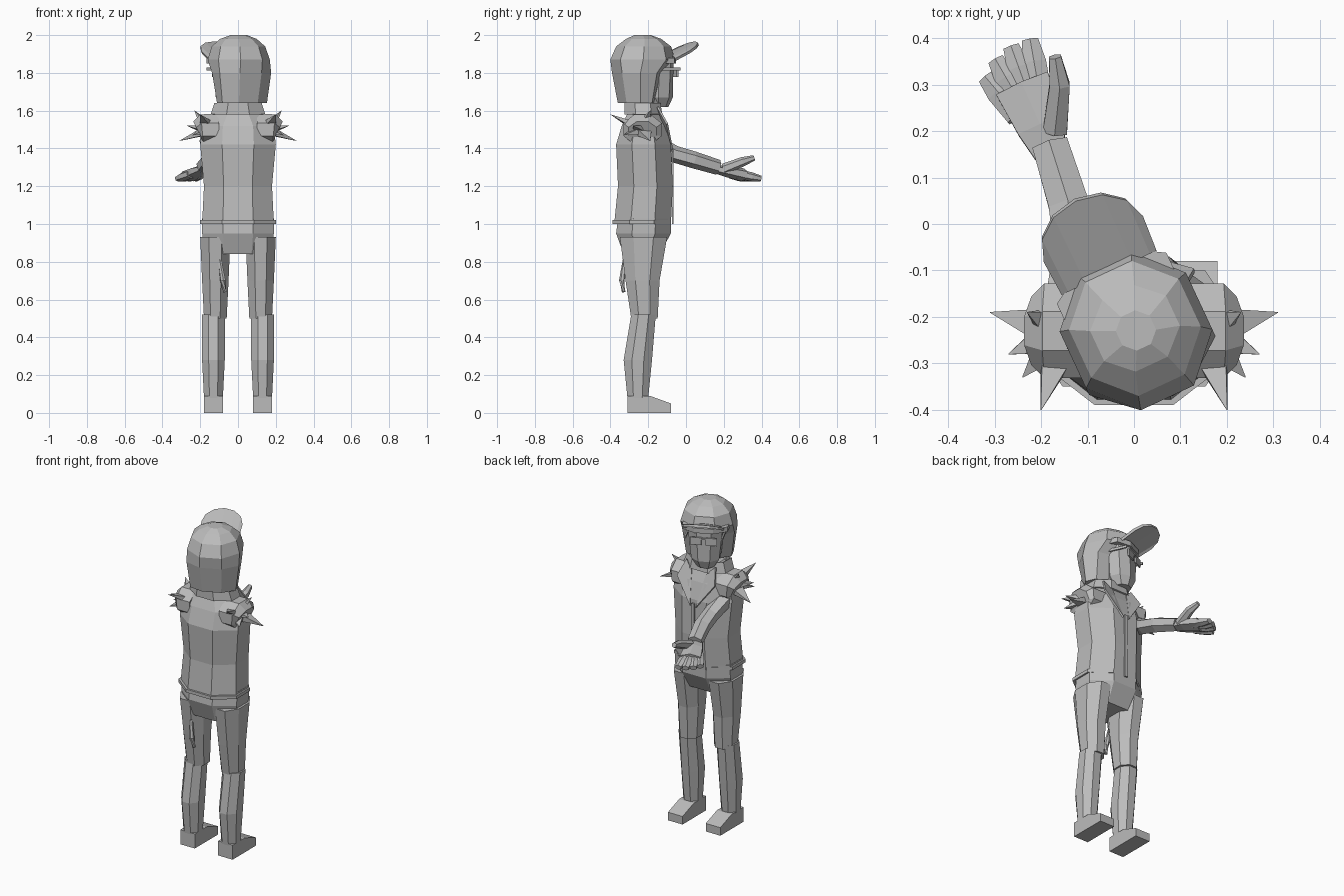
import bpy, bmesh, math
from mathutils import Vector, Matrix

cube = bpy.data.objects.get("Cube")
if cube:
    bpy.data.objects.remove(cube, do_unlink=True)

colour = (.5, .5, .5, 1)
grey = bpy.data.materials.new("plain_grey")
grey.use_nodes = True
grey.diffuse_color = colour
grey.node_tree.nodes["Principled BSDF"].inputs["Base Color"].default_value = colour

# The head is turned towards the outstretched arm
head_turn = Matrix.Translation((0, -.22, 0)) @ Matrix.Rotation(math.radians(25), 4, "Z")
body_space = Matrix.Identity(4)


def finish(name, bm, space=body_space, mirrored=False, thickness=0):
    """Turn a bmesh into a grey object, optionally thickened and mirrored."""
    bmesh.ops.recalc_face_normals(bm, faces=bm.faces[:])
    mesh = bpy.data.meshes.new(name)
    bm.to_mesh(mesh)
    bm.free()
    mesh.materials.append(grey)
    obj = bpy.data.objects.new(name, mesh)
    bpy.context.collection.objects.link(obj)
    obj.matrix_world = space
    if thickness:
        modifier = obj.modifiers.new("thickness", "SOLIDIFY")
        modifier.thickness = thickness
        modifier.offset = 0
    if mirrored:
        obj.modifiers.new("mirror", "MIRROR")


def skin(name, rings, closed=True, capped=True, **options):
    """Join rings of equally many points with quads."""
    bm = bmesh.new()
    loops = [[bm.verts.new(point) for point in ring] for ring in rings]
    for lower, upper in zip(loops, loops[1:]):
        for i in range(0 if closed else 1, len(lower)):
            bm.faces.new((lower[i - 1], lower[i], upper[i], upper[i - 1]))
    if capped:
        bm.faces.new(loops[0])
        bm.faces.new(loops[-1])
    finish(name, bm, **options)


def corner_cut_ring(x, half_width, back, front, z):
    """Rectangle with its four corners cut, as eight points."""
    middle, half_depth = (front + back) / 2, (front - back) / 2
    unit = [(math.copysign(min(1, abs(c) * 1.1), c), math.copysign(min(1, abs(s) * 1.1), s))
            for c, s in ((math.cos(a), math.sin(a))
                         for a in (math.tau * (k + .5) / 8 for k in range(8)))]
    return [(x + half_width * u, middle + half_depth * v, z) for u, v in unit]


def stack(name, levels, x=0, **options):
    """Upright form from levels of (height, half width, back, front)."""
    skin(name, [corner_cut_ring(x, width, back, front, z) for z, width, back, front in levels],
         **options)


def limb(name, path, radii, flatness=1, sides=6, **options):
    """Tapered tube along a path."""
    points = [Vector(point) for point in path]
    rings = []
    for i, (point, radius) in enumerate(zip(points, radii)):
        ahead = points[min(i + 1, len(points) - 1)]
        behind = points[max(i - 1, 0)]
        direction = (ahead - behind).normalized()
        across = direction.cross(Vector((0, 0, 1))).normalized()
        up = across.cross(direction) * flatness
        angles = [math.tau * (k + .5) / sides for k in range(sides)]
        rings.append([point + radius * (across * math.cos(a) + up * math.sin(a)) for a in angles])
    skin(name, rings, **options)


def box(name, centre, size, **options):
    bm = bmesh.new()
    bmesh.ops.create_cube(bm, size=1)
    bmesh.ops.scale(bm, vec=size, verts=bm.verts)
    bmesh.ops.translate(bm, vec=centre, verts=bm.verts)
    finish(name, bm, **options)


# Trousers
stack("trouser_hips", [(.84, .17, -.33, -.14), (.95, .19, -.37, -.08), (1.03, .19, -.36, -.08)])
stack("trouser_thighs", [(.5, .06, -.29, -.15), (.7, .07, -.32, -.14), (.93, .08, -.35, -.1)],
      x=.12, mirrored=True)
stack("trouser_shins", [(.08, .05, -.31, -.2), (.28, .06, -.33, -.18), (.52, .06, -.29, -.16)],
      x=.13, mirrored=True)

# Shoes, a side profile swept across the width
shoe_profile = [(-.31, 0), (-.08, 0), (-.08, .05), (-.19, .09), (-.31, .09)]
skin("shoes", [[(x, y, z) for y, z in shoe_profile] for x in (.08, .18)], mirrored=True)

# Sleeveless jacket, neck and collar
stack("jacket_body", [(1, .19, -.38, -.08), (1.2, .18, -.36, -.07), (1.42, .2, -.37, -.08),
                      (1.52, .19, -.34, -.11), (1.63, .09, -.29, -.16)])
stack("jacket_hem", [(z, .2, -.39, -.08) for z in (1, 1.02)])
stack("neck", [(z, .06, -.27, -.14) for z in (1.5, 1.7)])
stack("collar", [(1.58, .14, -.32, -.13), (1.64, .12, -.32, -.14)], capped=False, thickness=.01)
box("jacket_zip", (0, -.07, 1.2), (.02, .01, .4))

# Lapels, folded from collar to chest
lapel = bmesh.new()
lapel.faces.new([lapel.verts.new(point) for point in
                 ((.1, -.15, 1.62), (.13, -.1, 1.53), (.02, -.07, 1.38), (.05, -.13, 1.57))])
finish("lapels", lapel, mirrored=True, thickness=.01)

# Torn armholes: a shoulder cap with ragged cloth points
shoulder = Vector((.15, -.23, 1.5))
limb("shoulders", [(.1, -.23, 1.5), (.19, -.23, 1.5), (.21, -.23, 1.49)], (.11, .11, .08),
     flatness=.8, sides=8, mirrored=True)
cloth_tips = [(.31, -.19, 1.44), (.27, -.28, 1.52), (.2, -.4, 1.58), (.23, -.19, 1.6),
              (.24, -.33, 1.47)]
for tip in cloth_tips:
    limb("torn_cloth", [shoulder.lerp(Vector(tip), .3), tip], (.05, .001),
         flatness=.5, sides=4, mirrored=True)

# Outstretched arm
limb("right_arm", [(-.15, -.24, 1.46), (-.13, -.06, 1.37), (-.14, .04, 1.34), (-.18, .17, 1.3)],
     (.06, .05, .05, .045), flatness=.9)

# Hand, with the fingers fanned out from the wrist
wrist = Vector((-.18, .15, 1.29))
limb("right_palm", [wrist, (-.2, .21, 1.28), (-.24, .3, 1.26)], (.04, .06, .07), flatness=.5)
for i in range(4):
    angle = math.radians(40 - 10 * i)
    reach = .25 * math.cos(angle - math.radians(10))
    tip = wrist + Vector((-math.sin(angle) * reach, math.cos(angle) * reach, -.05))
    limb("right_finger", [wrist.lerp(tip, t) for t in (.5, .8, 1)], (.03, .03, .02), flatness=.8)
limb("right_thumb", [(-.17, .2, 1.29), (-.16, .3, 1.33), (-.17, .36, 1.35)], (.03, .025, .015))

# Face inside a hood, with the cap over it
stack("face", [(1.62, .05, .03, .13), (1.67, .08, 0, .15), (1.86, .1, 0, .15)], space=head_turn)
stack("hood", [(1.64, .13, -.13, .03), (1.8, .15, -.16, .07), (1.87, .15, -.17, .15),
               (1.94, .13, -.14, .13), (1.98, .09, -.09, .08), (2, .04, -.05, .03)],
      space=head_turn)
stack("cap_rim", [(z, .13, 0, .16) for z in (1.85, 1.88)], space=head_turn)

# Cap visor, an arched fan between the rim and a rounded edge
fan = [math.radians(a) for a in range(-90, 91, 30)]
inner_edge = [(.11 * math.sin(a), .13, 1.87 + .02 * math.cos(a)) for a in fan]
outer_edge = [(.115 * math.sin(a), .21 + .09 * math.cos(a), 1.91 + .05 * math.cos(a)) for a in fan]
skin("cap_visor", [inner_edge, outer_edge], closed=False, capped=False,
     space=head_turn, thickness=.015)

# Glasses
box("lenses", (.045, .157, 1.8), (.065, .009, .045), space=head_turn, mirrored=True)
box("glasses_arms", (.105, .1, 1.82), (.009, .12, .015), space=head_turn, mirrored=True)
box("glasses_bridge", (0, .157, 1.815), (.03, .009, .01), space=head_turn)

# Loose strap behind the right thigh
limb("hanging_strap", [(-.1, -.32, .84), (-.08, -.34, .7), (-.07, -.33, .64)], (.01, .015, .01))
